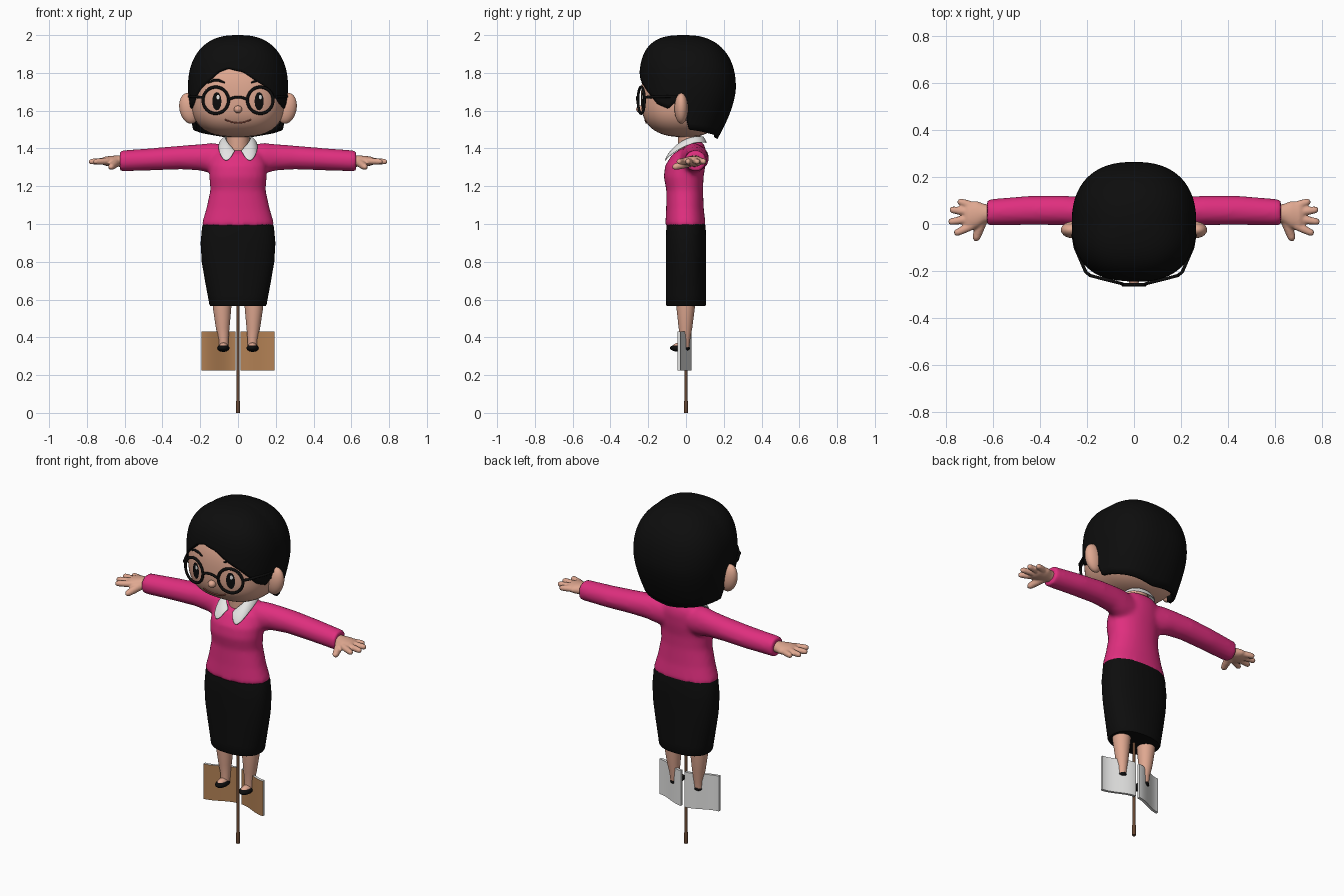
import bpy, bmesh, math
from mathutils import Vector as V, Matrix

if "Cube" in bpy.data.objects:
    bpy.data.objects.remove(bpy.data.objects["Cube"])


def mat(name, *c):
    m = bpy.data.materials.new(name)
    m.diffuse_color = (*c, 1)
    m.use_nodes = True
    m.node_tree.nodes["Principled BSDF"].inputs["Base Color"].default_value = m.diffuse_color
    return m


SKIN = mat("skin", .74, .39, .28)
BLACK = mat("black", .004, .004, .004)
PINK = mat("pink", .74, .028, .21)
WHITE = mat("white", .78, .78, .77)
TAN = mat("tan_board", .45, .22, .09)
WOOD = mat("dark_wood", .13, .06, .03)
LIP = mat("lip", .32, .09, .06)


def finish(name, bm, mats, mirror=False, angle=50, voxel=0, smooth=0):
    bmesh.ops.remove_doubles(bm, verts=bm.verts, dist=1e-5)
    bmesh.ops.recalc_face_normals(bm, faces=bm.faces)
    me = bpy.data.meshes.new(name)
    bm.to_mesh(me)
    bm.free()
    for m in (mats if isinstance(mats, list) else [mats]):
        me.materials.append(m)
    me.polygons.foreach_set("use_smooth", [True] * len(me.polygons))
    me.set_sharp_from_angle(angle=math.radians(angle))
    o = bpy.data.objects.new(name, me)
    bpy.context.collection.objects.link(o)
    if mirror:
        o.modifiers.new("mirror", "MIRROR")
    if voxel:
        r = o.modifiers.new("remesh", "REMESH")
        r.mode, r.voxel_size, r.use_smooth_shade = "VOXEL", voxel, True
        s = o.modifiers.new("smooth", "SMOOTH")
        s.factor, s.iterations = .5, smooth
    return o


def spow(v, e):
    return math.copysign(abs(v) ** (2 / e), v)


def ring(c, u, v, n=40, e=2):
    return [V(c) + V(u) * spow(math.cos(2 * math.pi * i / n), e)
            + V(v) * spow(math.sin(2 * math.pi * i / n), e) for i in range(n)]


def loft(bm, rings, cap=True):
    vs = [[bm.verts.new(p) for p in r] for r in rings]
    n = len(vs[0])
    for a, b in zip(vs, vs[1:]):
        for i in range(n):
            bm.faces.new((a[i], a[(i + 1) % n], b[(i + 1) % n], b[i]))
    if cap:
        bm.faces.new(vs[0])
        bm.faces.new(vs[-1])


def tube(bm, pts, radii, n=12):
    pts = [V(p) for p in pts]
    if not isinstance(radii, (list, tuple)):
        radii = [radii] * len(pts)
    rs = []
    for i, p in enumerate(pts):
        t = (pts[min(i + 1, len(pts) - 1)] - pts[max(i - 1, 0)]).normalized()
        u = t.cross(V((0, 0, 1)) if abs(t.z) < .9 else V((0, 1, 0))).normalized()
        rs.append(ring(p, u * radii[i], u.cross(t) * radii[i], n))
    loft(bm, rs)


def ball(bm, c, r, rot=Matrix()):
    bmesh.ops.create_uvsphere(bm, u_segments=28, v_segments=18, radius=1,
                              matrix=Matrix.Translation(c) @ rot @ Matrix.Diagonal((*r, 1)))


def interp(tab, t):
    for (a, p), (b, q) in zip(tab, tab[1:]):
        if t <= b:
            return p + (q - p) * (t - a) / (b - a)
    return tab[-1][1]


# Head: superellipsoid with flat face
E, HX, HY, HB, HZ, UP, DN = 2.6, .248, .238, .19, 1.66, .27, .2


def face_y(x, z):
    d = (z - HZ) / (UP if z > HZ else DN)
    return -HY * max(0, 1 - abs(x / HX) ** E - abs(d) ** E) ** (1 / E)


bm = bmesh.new()
rings = []
for j in range(33):
    t = math.pi * (j / 32 - .5)
    r, s = spow(max(math.cos(t), 1e-9), E), spow(math.sin(t), E)
    rg = ring((0, 0, HZ + s * (UP if s > 0 else DN)), (HX * r, 0, 0), (0, r, 0), 64, E)
    for p in rg:
        p.y *= HY if p.y < 0 else HB
    rings.append(rg)
loft(bm, rings, False)
finish("head", bm, SKIN)

bm = bmesh.new()
ball(bm, (.258, -.025, 1.612), (.052, .036, .082), Matrix.Rotation(.2, 4, 'Y'))
finish("ears", bm, SKIN, True)
bm = bmesh.new()
ball(bm, (0, -.24, 1.607), (.022, .024, .02))
finish("nose", bm, SKIN)
bm = bmesh.new()
tube(bm, [(0, .022, 1.3), (0, .018, 1.42), (0, .015, 1.53)], .06, 32)
finish("neck", bm, SKIN)

# Hair: bob shell, its lower edge following a hairline around the head
LINE = [(0, 1.825), (12, 1.805), (23, 1.765), (39, 1.72), (50, 1.68), (60, 1.635), (74, 1.61),
        (80, 1.64), (88, 1.63), (92, 1.5), (120, 1.48), (180, 1.45)]
bm = bmesh.new()
N, M = 144, 26
rings = []
for j in range(M + 1):
    rg = []
    for i in range(N):
        a = math.radians(-180 + 360 * i / N)
        ca, sa = math.cos(a), math.sin(a)
        zb = interp(LINE, abs(math.degrees(a) + 8 * max(0, ca)))
        z = 2 - (2 - zb) * (j / M) ** 1.8
        if z > 1.72:
            e = 2.3 + .7 * max(0, ca)
            k = max(0, 1 - ((z - 1.72) / .28) ** e) ** (1 / e)
        else:
            k = 1 - (.13 + .24 * max(0, -ca)) * ((1.72 - z) / .27) ** 1.6
        rg.append(V((.265 * k * spow(sa, 2.4), -(.248 if ca > 0 else .264) * k * spow(ca, 2.4), z)))
    rings.append(rg)
loft(bm, rings, False)
o = finish("hair", bm, BLACK, angle=70)
s = o.modifiers.new("thickness", "SOLIDIFY")
s.thickness, s.offset = .022, -1


# Eyes: thin plates wrapped on the face
def patch(name, spots, off, m):
    bm = bmesh.new()
    for cx, cz, rx, rz in spots:
        rings = []
        for k in (.001, .5, 1):
            rg = ring((cx, 0, cz), (rx * k, 0, 0), (0, 0, rz * k), 24)
            for p in rg:
                p.y = face_y(p.x, p.z) - off
            rings.append(rg)
        loft(bm, rings, False)
    finish(name, bm, m)


patch("eyes", [(s * .112, 1.65, .024, .048) for s in (-1, 1)], .004, BLACK)
patch("eye_highlights", [(s * .112 + .006, 1.672, .008, .012) for s in (-1, 1)], .006, WHITE)


# Eyebrows and mouth: thin strokes on the face
def stroke(bm, pts, r):
    tube(bm, [(x, face_y(x, z) - .002, z) for x, z in pts], r, 8)


bm = bmesh.new()
stroke(bm, [(.07, 1.748), (.1, 1.76), (.13, 1.76), (.165, 1.745)], [.004, .007, .007, .003])
finish("eyebrows", bm, BLACK, True)
bm = bmesh.new()
stroke(bm, [(x / 100, 1.535 + .022 * (x / 7.5) ** 2) for x in range(-7, 8)], .0035)
finish("mouth", bm, LIP)

# Glasses: two round rims, bridge and temples
bm = bmesh.new()
yaw = Matrix.Translation((.118, -.237, 1.655)) @ Matrix.Rotation(.25, 4, 'Z')
rim = []
for i in range(49):
    t = 2 * math.pi * i / 48
    d = V((math.cos(t), 0, math.sin(t)))
    rim.append([yaw @ p for p in ring(d * .07, d * .008, (0, .007, 0), 10)])
loft(bm, rim, False)
tube(bm, [(.186, -.219, 1.67), (.205, -.205, 1.672), (.25, -.1, 1.675), (.262, -.03, 1.675)], .007)
finish("glasses_rims", bm, BLACK, True)
bm = bmesh.new()
tube(bm, [(x / 100, -.258, 1.672 - .014 * (x / 5) ** 2) for x in range(-5, 6)], .007)
finish("glasses_bridge", bm, BLACK)

# Sweater: lofted body and sleeves fused together
bm = bmesh.new()
body = [(.985, .19, -.108, .103), (1.0, .192, -.109, .104), (1.08, .168, -.105, .094),
        (1.18, .146, -.104, .09), (1.25, .152, -.118, .093), (1.31, .152, -.11, .103),
        (1.37, .137, -.072, .108), (1.4, .112, -.022, .104), (1.435, .078, .025, .088)]
loft(bm, [ring((0, (f + b) / 2, z), (rx, 0, 0), (0, (b - f) / 2, 0), 48, 2.2) for z, rx, f, b in body])
arm = [(.05, .03, 1.34, .065, .08), (.14, .04, 1.348, .068, .081), (.2, .05, 1.353, .064, .07),
       (.3, .058, 1.352, .063, .063), (.45, .058, 1.343, .062, .059), (.6, .05, 1.335, .057, .056),
       (.625, .05, 1.335, .057, .056)]
for s in (-1, 1):
    loft(bm, [ring((s * x, y, z), (0, ry, 0), (0, 0, rz), 32) for x, y, z, ry, rz in arm])
finish("sweater", bm, PINK, voxel=.012, smooth=6)

# Hands: palm, four fingers and thumb fused together
bm = bmesh.new()
palm = [(.6, .045, .036, .032), (.635, .045, .04, .03), (.67, .04, .058, .028), (.705, .035, .06, .024),
        (.72, .035, .05, .016)]
loft(bm, [ring((x, y, 1.333), (0, ry, 0), (0, 0, rz), 24) for x, y, ry, rz in palm])
for b, tip in [((.69, -.008), (.765, -.042)), ((.7, .022), (.79, .008)),
               ((.7, .05), (.785, .062)), ((.68, .075), (.75, .098))]:
    p, q = V((*b, 1.333)), V((*tip, 1.33))
    tube(bm, [p.lerp(q, t) for t in (0, .5, .85, .96, 1)], [.018, .017, .015, .011, .005])
tube(bm, [(.645, .02, 1.325), (.66, -.025, 1.312), (.672, -.06, 1.302), (.675, -.073, 1.3)],
     [.024, .021, .017, .007])
finish("hands", bm, SKIN, True, voxel=.006, smooth=2)

# Collar: folded flaps meeting at the front
inner = [(.01, -.062, 1.383), (.045, -.045, 1.42), (.062, -.01, 1.445), (.068, .03, 1.46),
         (.05, .075, 1.462), (0, .09, 1.462)]
outer = [(.03, -.096, 1.36), (.064, -.122, 1.318), (.102, -.085, 1.368), (.108, .03, 1.432),
         (.078, .098, 1.43), (0, .113, 1.428)]
bm = bmesh.new()
rows = [[bm.verts.new(p) for p in r] for r in
        (inner, [(V(a) + V(b)) / 2 + V((0, -.004, .012)) for a, b in zip(inner, outer)], outer)]
for a, b in zip(rows, rows[1:]):
    for i in range(5):
        bm.faces.new((a[i], a[i + 1], b[i + 1], b[i]))
o = finish("collar", bm, WHITE, True, angle=180)
s = o.modifiers.new("thickness", "SOLIDIFY")
s.thickness, s.offset = .009, 0
o.modifiers.new("round", "SUBSURF").levels = 2

# Skirt
bm = bmesh.new()
loft(bm, [ring((0, 0, z), (rx, 0, 0), (0, ry, 0), 56, 2.3) for z, rx, ry in
          [(1.02, .176, .096), (.985, .19, .104), (.9, .198, .107), (.8, .192, .107), (.7, .175, .107),
           (.62, .16, .107), (.575, .152, .107), (.565, .146, .102)]])
finish("skirt", bm, BLACK)

# Legs, feet and shoes
bm = bmesh.new()
tube(bm, [(.085, 0, .66), (.084, -.002, .55), (.081, -.003, .45), (.077, -.005, .39), (.077, -.008, .345)],
     [.055, .048, .036, .027, .025], 28)
finish("legs", bm, SKIN, True)
bm = bmesh.new()
ball(bm, (.077, -.03, .35), (.024, .042, .022))
finish("feet", bm, SKIN, True)
bm = bmesh.new()
ball(bm, (.077, -.032, .343), (.032, .053, .02))
finish("shoes", bm, BLACK, True)

# Stand: two S-curved boards, tan in front and white behind, on a rod
bm = bmesh.new()
rings = []
for i in range(21):
    t = i / 20
    x, y = .012 + .18 * t, .021 - .058 * t * t * (3 - 2 * t)
    rings.append([V((x, y + d, z)) for d, z in ((-.008, .225), (.008, .225), (.008, .43), (-.008, .43))])
loft(bm, rings)
bmesh.ops.recalc_face_normals(bm, faces=bm.faces)
for f in bm.faces:
    f.material_index = 0 if f.normal.y < -.3 else 1
finish("stand_boards", bm, [TAN, WHITE], True)
bm = bmesh.new()
tube(bm, [(0, 0, 0), (0, 0, .06), (0, 0, .07), (0, 0, .75)], [.01, .01, .0075, .0075], 16)
finish("stand_rod", bm, WOOD)
